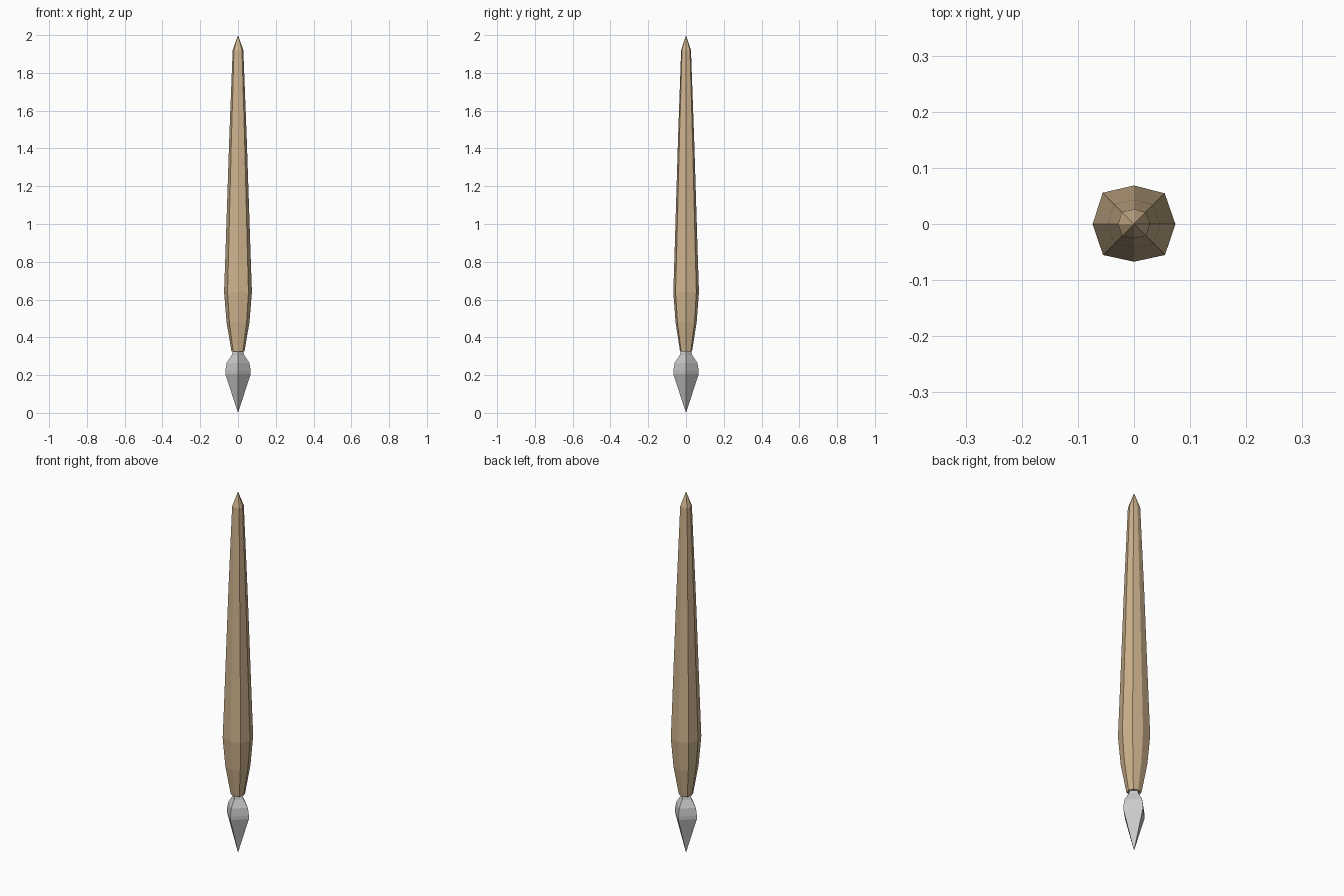
import bpy, bmesh
from math import cos, sin, tau

if "Cube" in bpy.data.objects:
    bpy.data.objects.remove(bpy.data.objects["Cube"])


def loft(name, rings, shape):
    """Stack scaled copies of a cross-section; radius 0 makes a point."""
    bm = bmesh.new()
    n = len(shape)
    prev = None
    for i, (z, r) in enumerate(rings):
        if r == 0:
            cur = [bm.verts.new((0, 0, z))]
        else:
            cur = [bm.verts.new((r * s * cos(tau * k / n), r * s * sin(tau * k / n), z))
                   for k, s in enumerate(shape)]
        if prev:
            for k in range(n):
                j = (k + 1) % n
                if len(prev) == 1:
                    bm.faces.new((prev[0], cur[j], cur[k]))
                elif len(cur) == 1:
                    bm.faces.new((prev[k], prev[j], cur[0]))
                else:
                    bm.faces.new((prev[k], prev[j], cur[j], cur[k]))
        if len(cur) > 1 and i in (0, len(rings) - 1):
            bm.faces.new(cur)
        prev = cur
    bmesh.ops.recalc_face_normals(bm, faces=bm.faces)
    mesh = bpy.data.meshes.new(name)
    bm.to_mesh(mesh)
    bm.free()
    obj = bpy.data.objects.new(name, mesh)
    bpy.context.collection.objects.link(obj)
    return obj


# Wooden handle: slightly irregular octagon, swelling low and tapering upward
handle = loft("handle",
              [(0.325, 0.034), (0.48, 0.06), (0.64, 0.073), (0.81, 0.067),
               (1.45, 0.046), (1.92, 0.028), (2.0, 0)],
              [1.01, 1.06, 0.94, 1.08, 1.01, 1.07, 0.92, 1.07])
wood = bpy.data.materials.new("wood")
wood.diffuse_color = (0.62, 0.45, 0.27, 1)
wood.use_nodes = True
wood.node_tree.nodes["Principled BSDF"].inputs["Base Color"].default_value = wood.diffuse_color
handle.data.materials.append(wood)

# Four-sided pointed tip, its edges on the axes
loft("pointed_tip",
     [(0, 0), (0.205, 0.067), (0.225, 0.067), (0.265, 0.06),
      (0.305, 0.034), (0.335, 0.024)],
     [1, 1, 1, 1])
